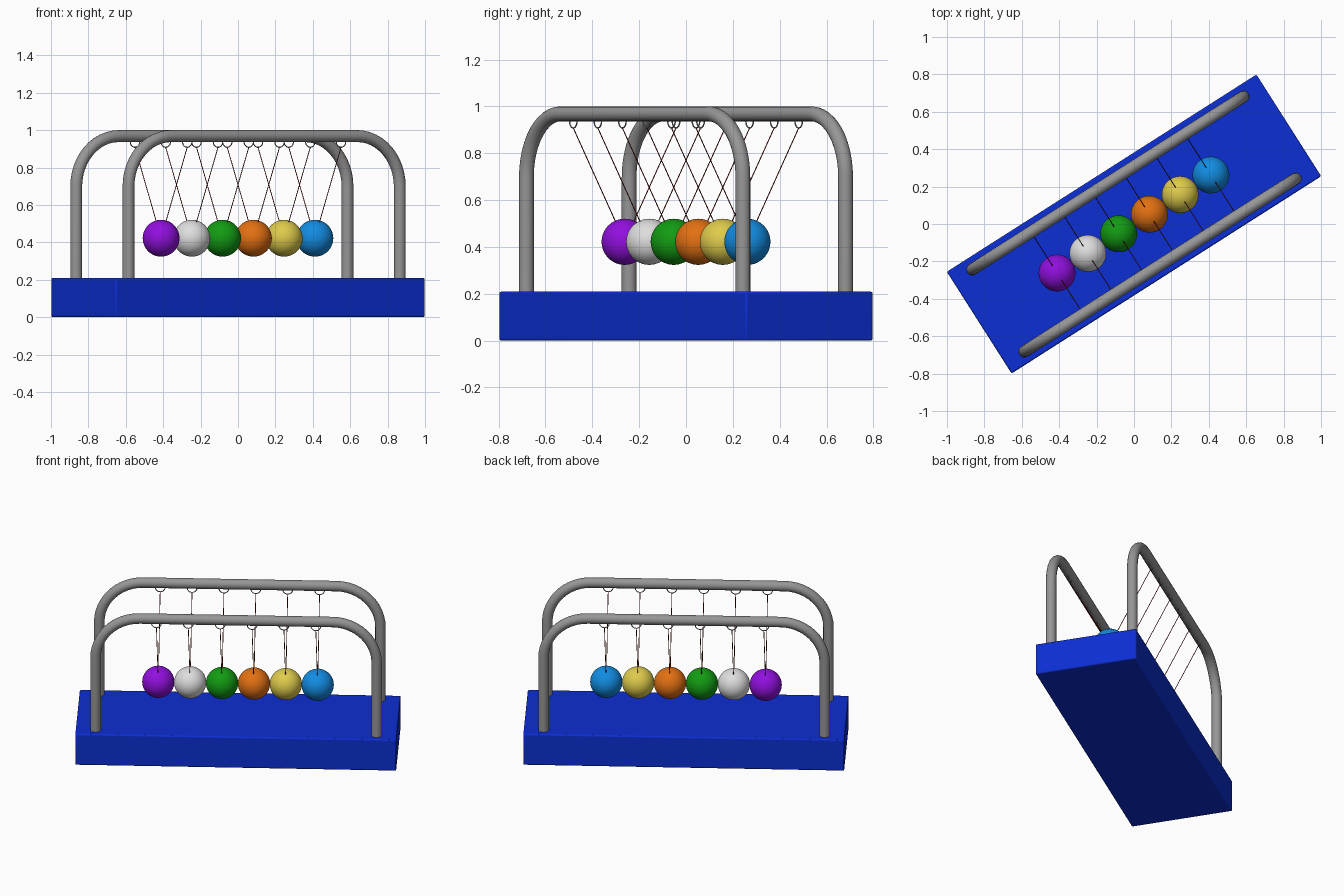
import bpy
import math
from mathutils import Matrix, Vector

if "Cube" in bpy.data.objects:
    bpy.data.objects.remove(bpy.data.objects["Cube"], do_unlink=True)

TURN = Matrix.Rotation(math.radians(32.5), 4, "Z")  # the toy stands diagonally
BASE_TOP = 0.21
RAIL_Y, RAIL_X, RAIL_Z, RAIL_R, BEND = 0.26, 0.86, 0.968, 0.032, 0.27
BALL_R, BALL_Z = 0.0985, 0.422
HOOK_R, HOOK_Z = 0.03, 0.938


def material(name, rgb):
    lin = [((c / 255 + 0.055) / 1.055) ** 2.4 if c > 10 else c / 3295 for c in rgb]
    mat = bpy.data.materials.new(name)
    mat.use_nodes = True
    mat.diffuse_color = (*lin, 1)
    mat.node_tree.nodes["Principled BSDF"].inputs["Base Color"].default_value = (*lin, 1)
    return mat


blue = material("base blue", (12, 46, 212))
grey = material("metal grey", (150, 150, 150))
red = material("string dark red", (125, 25, 15))
ball_colours = {
    "purple": (145, 15, 222),
    "white": (222, 222, 222),
    "green": (18, 155, 18),
    "orange": (226, 112, 18),
    "yellow": (222, 203, 75),
    "sky blue": (18, 140, 226),
}


def finish(obj, name, mat, smooth=True):
    obj.name = name
    obj.data.materials.clear()
    obj.data.materials.append(mat)
    if smooth:
        bpy.ops.object.shade_smooth_by_angle(angle=math.radians(40))
    obj.matrix_world = TURN @ obj.matrix_basis
    return obj


def tube(name, points, radius, sides, mat):
    """Sweep a round section along a path and turn it into a mesh."""
    curve = bpy.data.curves.new(name, "CURVE")
    curve.dimensions = "3D"
    curve.bevel_depth = radius
    curve.bevel_resolution = sides // 4
    curve.use_fill_caps = True
    spline = curve.splines.new("POLY")
    spline.points.add(len(points) - 1)
    for p, co in zip(spline.points, points):
        p.co = (*co, 1)
    obj = bpy.data.objects.new(name, curve)
    bpy.context.collection.objects.link(obj)
    bpy.ops.object.select_all(action="DESELECT")
    obj.select_set(True)
    bpy.context.view_layer.objects.active = obj
    bpy.ops.object.convert(target="MESH")
    return finish(bpy.context.object, name, mat)


# Base block with slightly softened edges
bpy.ops.mesh.primitive_cube_add(size=1, location=(0, 0, BASE_TOP / 2))
base = bpy.context.object
base.scale = (1.963, 0.645, BASE_TOP)
bpy.ops.object.transform_apply(location=False, rotation=False, scale=True)
bevel = base.modifiers.new("soft edges", "BEVEL")
bevel.width = 0.008
bevel.segments = 2
finish(base, "base", blue)

# Two arched rails
for side, label in ((-1, "front"), (1, "back")):
    y = side * RAIL_Y
    path = [(-RAIL_X, y, BASE_TOP - 0.02)]
    for centre, start in ((-RAIL_X + BEND, 180), (RAIL_X - BEND, 90)):
        for step in range(13):
            a = math.radians(start - 7.5 * step)
            path.append((centre + BEND * math.cos(a), y,
                         RAIL_Z - BEND + BEND * math.sin(a)))
    path.append((RAIL_X, y, BASE_TOP - 0.02))
    tube(label + "_rail", path, RAIL_R, 24, grey)

# Balls, each hung by two strings from rings under the rails
for i, (colour, rgb) in enumerate(ball_colours.items()):
    x = (i - 2.5) * 0.195
    tag = colour.replace(" ", "_")
    centre = Vector((x, 0, BALL_Z))
    bpy.ops.mesh.primitive_uv_sphere_add(segments=48, ring_count=24,
                                         radius=BALL_R, location=centre)
    finish(bpy.context.object, tag + "_ball", material("ball " + colour, rgb))
    for side, label in ((-1, "front"), (1, "back")):
        bpy.ops.mesh.primitive_torus_add(
            location=(x, side * RAIL_Y, HOOK_Z), rotation=(math.pi / 2, 0, 0),
            major_radius=HOOK_R, minor_radius=0.003,
            major_segments=24, minor_segments=8)
        finish(bpy.context.object, f"{tag}_{label}_ring", grey)
        top = Vector((x, side * RAIL_Y, HOOK_Z - HOOK_R))
        end = centre + (top - centre).normalized() * (BALL_R - 0.005)
        tube(f"{tag}_{label}_string", [top, end], 0.0022, 8, red)
